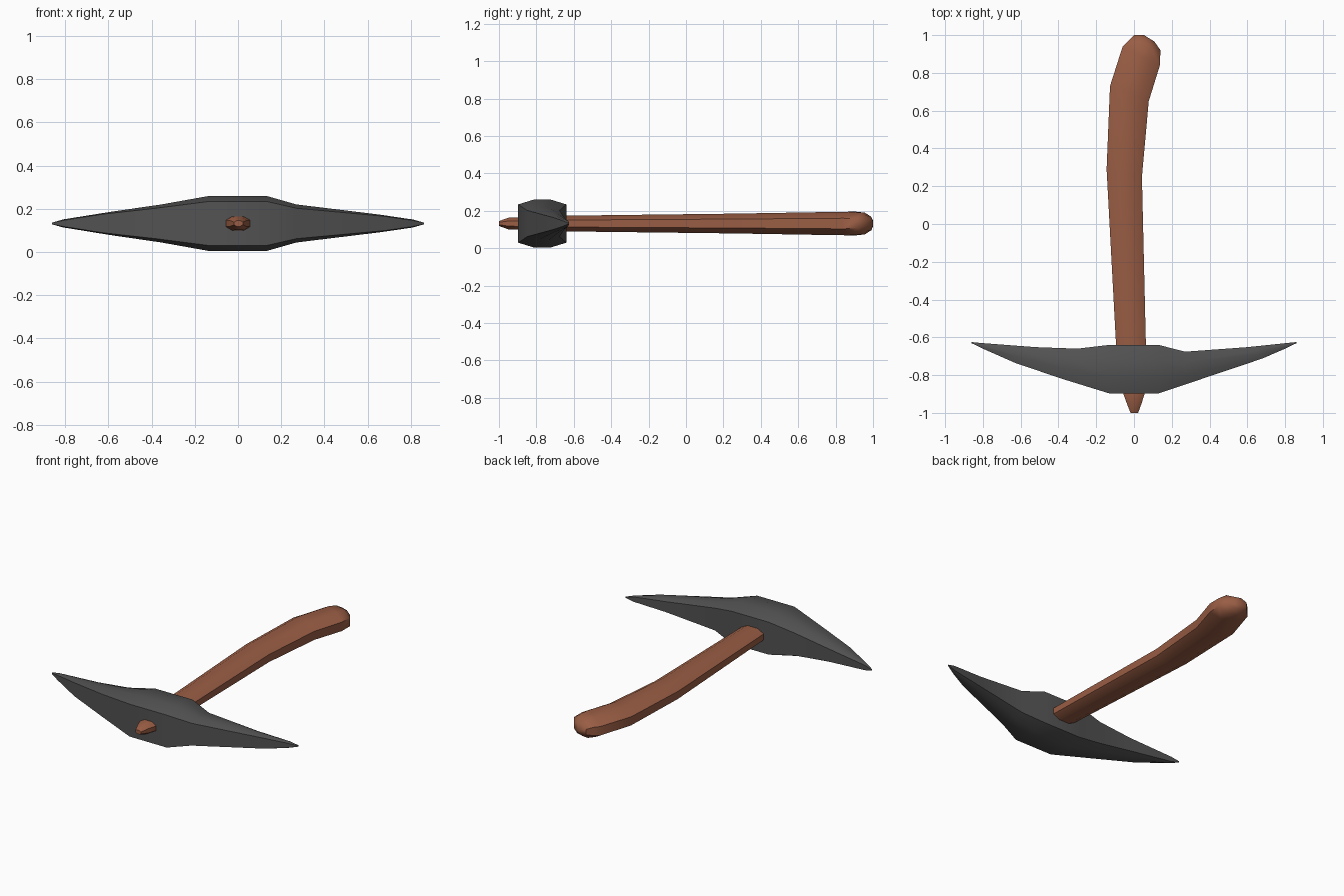
import bpy, bmesh, math
from mathutils import Vector

if "Cube" in bpy.data.objects:
    bpy.data.objects.remove(bpy.data.objects["Cube"])

ZC = 0.132  # height of the common centre plane


def material(name, color):
    m = bpy.data.materials.new(name)
    m.diffuse_color = (*color, 1)
    m.use_nodes = True
    m.node_tree.nodes["Principled BSDF"].inputs["Base Color"].default_value = m.diffuse_color
    return m


def loft(name, rings, section, mat):
    """Skin rings given as (ax, ay, bx, by, half_height); a and b are the two sides."""
    bm = bmesh.new()
    loops = []
    for ax, ay, bx, by, h in rings:
        a, b = Vector((ax, ay, ZC)), Vector((bx, by, ZC))
        mid, half = (a + b) / 2, (b - a) / 2
        loops.append([bm.verts.new(mid + half * u + Vector((0, 0, h * v))) for u, v in section])
    n = len(section)
    for r, s in zip(loops, loops[1:]):
        for i in range(n):
            j = (i + 1) % n
            bm.faces.new((r[i], r[j], s[j], s[i]))
    bm.faces.new(loops[0])
    bm.faces.new(loops[-1])
    bmesh.ops.recalc_face_normals(bm, faces=bm.faces)
    me = bpy.data.meshes.new(name)
    bm.to_mesh(me)
    bm.free()
    me.materials.append(mat)
    ob = bpy.data.objects.new(name, me)
    bpy.context.collection.objects.link(ob)
    bpy.ops.object.select_all(action='DESELECT')
    ob.select_set(True)
    bpy.context.view_layer.objects.active = ob
    bpy.ops.object.shade_smooth_by_angle(angle=math.radians(40))
    return ob


def octagon(p, q):
    return [(1, -q), (1, q), (p, 1), (-p, 1), (-1, q), (-1, -q), (-p, -1), (p, -1)]


iron = material("iron", (0.085, 0.085, 0.085))
wood = material("wood", (0.32, 0.11, 0.058))

# Double-pointed head, swept along x (front side, back side)
loft("pick_head", [
    (-0.86, -0.631, -0.86, -0.625, 0.004),
    (-0.80, -0.660, -0.81, -0.630, 0.019),
    (-0.63, -0.735, -0.52, -0.652, 0.053),
    (-0.38, -0.820, -0.30, -0.660, 0.088),
    (-0.13, -0.897, -0.13, -0.640, 0.128),
    (0.13, -0.897, 0.13, -0.640, 0.128),
    (0.27, -0.850, 0.27, -0.676, 0.088),
    (0.68, -0.712, 0.60, -0.652, 0.041),
    (0.80, -0.660, 0.81, -0.630, 0.019),
    (0.86, -0.631, 0.86, -0.625, 0.004),
], octagon(0.35, 0.8), iron)

# Curved handle, swept along y (left side, right side)
loft("handle", [
    (-0.018, -1.00, 0.022, -1.00, 0.013),
    (-0.038, -0.95, 0.040, -0.95, 0.031),
    (-0.056, -0.90, 0.056, -0.90, 0.033),
    (-0.095, -0.64, 0.063, -0.64, 0.042),
    (-0.145, 0.29, 0.042, 0.25, 0.053),
    (-0.127, 0.73, 0.078, 0.65, 0.060),
    (-0.060, 0.94, 0.137, 0.84, 0.063),
    (-0.030, 0.97, 0.140, 0.92, 0.058),
    (0.000, 1.00, 0.108, 0.966, 0.036),
    (0.055, 1.00, 0.075, 0.985, 0.020),
], octagon(0.45, 0.45), wood)
